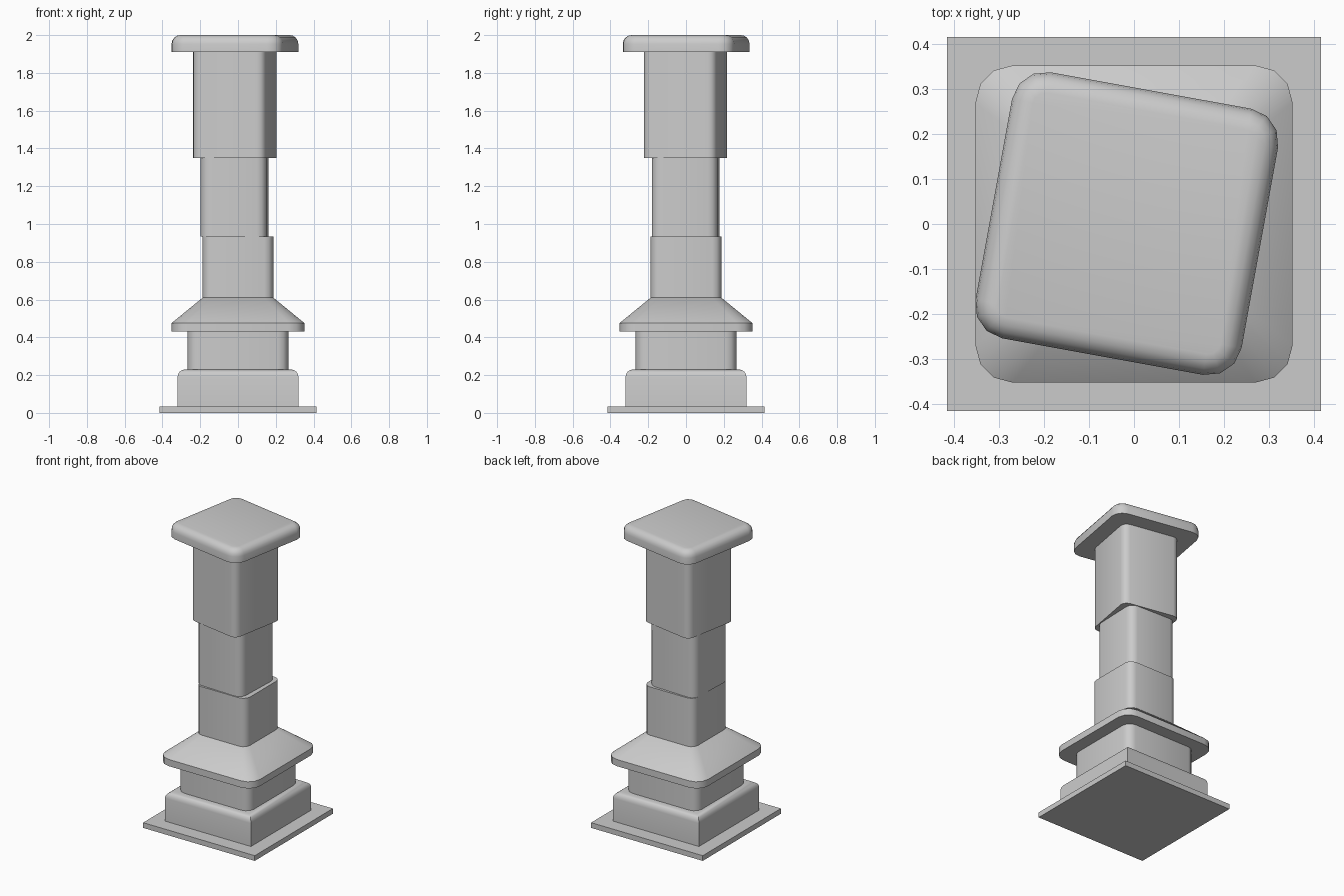
import bpy, bmesh
from math import sin, cos, pi, radians

if "Cube" in bpy.data.objects:
    bpy.data.objects.remove(bpy.data.objects["Cube"])


def ring(half, r, seg=3):
    """Square outline with rounded corners, counter-clockwise."""
    pts = []
    for k in range(4):
        a0 = k * pi / 2
        mx = 1 if k in (0, 3) else -1
        my = 1 if k in (0, 1) else -1
        for i in range(seg + 1):
            a = a0 + i * pi / 2 / seg
            pts.append((mx * (half - r) + r * cos(a), my * (half - r) + r * sin(a)))
    return pts


def loft(name, levels, center=(0, 0), turn=0):
    """Stack rounded-square outlines given as (z, half width, corner radius)."""
    bm = bmesh.new()
    c, s = cos(radians(turn)), sin(radians(turn))
    rings = [[bm.verts.new((center[0] + x * c - y * s, center[1] + x * s + y * c, z))
              for x, y in ring(half, r)] for z, half, r in levels]
    for lo, hi in zip(rings, rings[1:]):
        n = len(lo)
        for i in range(n):
            j = (i + 1) % n
            bm.faces.new((lo[i], lo[j], hi[j], hi[i]))
    bm.faces.new(rings[0][::-1])
    bm.faces.new(rings[-1])
    bmesh.ops.remove_doubles(bm, verts=bm.verts, dist=0.0001)
    bmesh.ops.recalc_face_normals(bm, faces=bm.faces)
    mesh = bpy.data.meshes.new(name)
    bm.to_mesh(mesh)
    bm.free()
    ob = bpy.data.objects.new(name, mesh)
    bpy.context.collection.objects.link(ob)
    bpy.ops.object.select_all(action='DESELECT')
    ob.select_set(True)
    bpy.context.view_layer.objects.active = ob
    bpy.ops.object.shade_smooth_by_angle(angle=radians(35))
    return ob


def round_top(z, half, r, b, seg=4):
    """Levels for a quarter-round upper edge of radius b ending at height z."""
    out = []
    for i in range(seg + 1):
        a = i * pi / 2 / seg
        inset = b * (1 - cos(a))
        out.append((z - b + b * sin(a), half - inset, max(r - inset, 0)))
    return out


# Stepped foot
loft("ground_plate", [(0, 0.415, 0), (0.035, 0.415, 0)])
loft("base_block", [(0.035, 0.32, 0)] + round_top(0.23, 0.32, 0, 0.04))
loft("neck_block", [(0.23, 0.267, 0.056), (0.43, 0.267, 0.056)])

# Flared collar
loft("collar", [(0.43, 0.352, 0.083), (0.475, 0.352, 0.083), (0.61, 0.187, 0.048)])

# Shaft of three slightly shifted and turned stones
loft("lower_shaft", [(0.61, 0.187, 0.048), (0.935, 0.187, 0.048)])
loft("middle_shaft", [(0.935, 0.175, 0.05), (1.35, 0.175, 0.05)], (-0.018, -0.002), -2)
loft("upper_shaft", [(1.35, 0.196, 0.043), (1.91, 0.196, 0.043)], (-0.017, -0.002), -10.3)

# Capstone
loft("cap_stone", [(1.91, 0.30, 0.074)] + round_top(2.0, 0.30, 0.074, 0.047),
     (-0.016, 0.001), -10.3)
